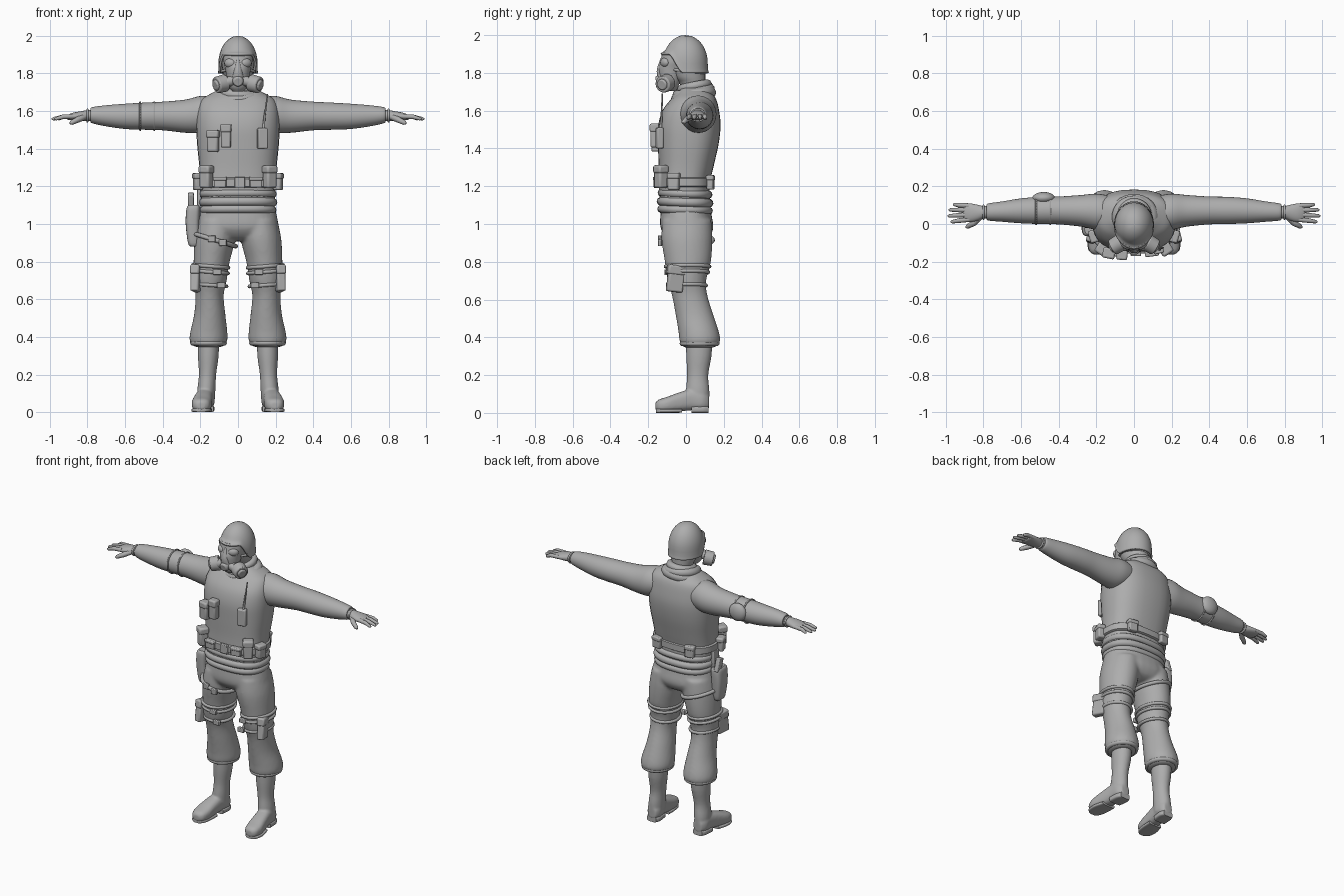
import bpy, bmesh, math
from mathutils import Matrix, Vector

cube = bpy.data.objects.get("Cube")
if cube:
    bpy.data.objects.remove(cube, do_unlink=True)

GREY = (0.42, 0.42, 0.42, 1)
mat = bpy.data.materials.new("plain grey")
mat.use_nodes = True
mat.diffuse_color = GREY
mat.node_tree.nodes["Principled BSDF"].inputs["Base Color"].default_value = GREY
made = []


def finish(name, bm, voxel=0, bevel=0):
    bmesh.ops.recalc_face_normals(bm, faces=bm.faces)
    mesh = bpy.data.meshes.new(name)
    bm.to_mesh(mesh)
    bm.free()
    mesh.materials.append(mat)
    ob = bpy.data.objects.new(name, mesh)
    bpy.context.collection.objects.link(ob)
    if voxel:
        mod = ob.modifiers.new("fuse", "REMESH")
        mod.mode, mod.voxel_size, mod.use_smooth_shade = "VOXEL", voxel, True
        mod = ob.modifiers.new("soften", "SMOOTH")
        mod.factor, mod.iterations = 0.5, 5
    if bevel:
        mod = ob.modifiers.new("round", "BEVEL")
        mod.width, mod.segments = bevel, 2
    made.append(ob)
    return ob


def oval(a, ru, rv, e):
    c, s = math.cos(a), math.sin(a)
    return ru * math.copysign(abs(c) ** e, c), rv * math.copysign(abs(s) ** e, s)


def smooth_rows(rows, steps):
    out = []
    for i in range(len(rows) - 1):
        p = [rows[max(0, min(len(rows) - 1, i + k))] for k in (-1, 0, 1, 2)]
        for j in range(steps):
            t = j / steps
            out.append([b + (c - a) * t / 2 + (a - 2.5 * b + 2 * c - d / 2) * t * t
                        + (1.5 * (b - c) + (d - a) / 2) * t ** 3 for a, b, c, d in zip(*p)])
    return out + [rows[-1]]


def add_loft(bm, rows, axis="z", e=1.0, side=1, steps=4, seg=32):
    """Rows hold: place along axis, two centre values, two radii."""
    iu, iv, iw = {"z": (0, 1, 2), "x": (1, 2, 0), "y": (0, 2, 1)}[axis]
    rings = []
    for w, cu, cv, ru, rv in smooth_rows(rows, steps):
        ring = []
        for k in range(seg):
            u, v = oval(k * math.tau / seg, ru, rv, e)
            co = [0, 0, 0]
            co[iu], co[iv], co[iw] = cu + u, cv + v, w
            co[0] *= side
            ring.append(bm.verts.new(co))
        rings.append(ring)
    for a, b in zip(rings, rings[1:]):
        for k in range(seg):
            n = (k + 1) % seg
            bm.faces.new((a[k], a[n], b[n], b[k]))
    bm.faces.new(rings[0])
    bm.faces.new(rings[-1])


def loft(name, rows, voxel=0, **kw):
    bm = bmesh.new()
    add_loft(bm, rows, **kw)
    return finish(name, bm, voxel)


def tube(name, points, radius, taper=None, cyclic=False):
    cu = bpy.data.curves.new(name, "CURVE")
    cu.dimensions, cu.bevel_depth, cu.bevel_resolution = "3D", radius, 3
    cu.use_fill_caps = True
    sp = cu.splines.new("POLY")
    sp.points.add(len(points) - 1)
    for i, p in enumerate(points):
        sp.points[i].co = (*p, 1)
        sp.points[i].radius = taper[i] if taper else 1
    sp.use_cyclic_u, sp.use_smooth = cyclic, True
    cu.materials.append(mat)
    bpy.context.collection.objects.link(bpy.data.objects.new(name, cu))


def loop(name, x, y, z, rx, ry, r, tilt_x=0, tilt_y=0, e=1.0):
    pts = []
    for k in range(40):
        u, v = oval(k * math.tau / 40, rx, ry, e)
        pts.append((x + u, y + v, z + tilt_x * u + tilt_y * v))
    tube(name, pts, r, cyclic=True)


def pouch(name, loc, size, turn=0, lean=0, flap=True):
    bm = bmesh.new()
    bmesh.ops.create_cube(bm, size=1, matrix=Matrix.Diagonal((*size, 1)))
    if flap:
        lid = Matrix.Translation((0, 0, size[2] * 0.33)) @ Matrix.Diagonal(
            (size[0] * 1.12, size[1] * 1.15, size[2] * 0.36, 1))
        bmesh.ops.create_cube(bm, size=1, matrix=lid)
    ob = finish(name, bm, bevel=min(size) * 0.2)
    ob.location, ob.rotation_euler = loc, (lean, 0, turn)


def ball(name, loc, size, spin=0):
    bm = bmesh.new()
    bmesh.ops.create_uvsphere(bm, u_segments=24, v_segments=14, radius=1)
    bm.transform(Matrix.Translation(loc) @ Matrix.Rotation(spin, 4, "Z") @ Matrix.Diagonal((*size, 1)))
    finish(name, bm)


def can(name, start, end, r1, r2):
    a, b = Vector(start), Vector(end)
    bm = bmesh.new()
    spin = (b - a).to_track_quat("Z", "Y").to_matrix().to_4x4()
    bmesh.ops.create_cone(bm, cap_ends=True, segments=24, radius1=r1, radius2=r2,
                          depth=(b - a).length, matrix=Matrix.Translation((a + b) / 2) @ spin)
    finish(name, bm, bevel=0.006)


# Vest
loft("vest", [(1.06, 0, 0, .19, .13), (1.2, 0, -.01, .2, .135), (1.3, 0, 0, .205, .145),
              (1.42, 0, .012, .217, .16), (1.52, 0, .018, .222, .165), (1.6, 0, .025, .217, .15),
              (1.66, 0, .04, .195, .12), (1.695, 0, .045, .14, .09), (1.72, 0, .04, .09, .07)], e=.8)

# Trousers, fused from hips and two legs
bm = bmesh.new()
add_loft(bm, [(1.12, 0, 0, .185, .125), (1.05, 0, 0, .205, .135), (.98, 0, .005, .215, .14),
              (.93, 0, .01, .19, .11), (.91, 0, .01, .15, .07)], e=.85)
leg = [(1.02, .11, .005, .1, .13), (.92, .122, .005, .108, .135), (.8, .14, .01, .096, .122),
       (.7, .147, .005, .087, .102), (.62, .151, .02, .075, .094), (.52, .15, .045, .083, .1),
       (.43, .155, .067, .098, .107), (.385, .157, .073, .101, .108), (.36, .157, .072, .09, .098),
       (.345, .157, .07, .065, .075)]
for s in (1, -1):
    add_loft(bm, leg, side=s)
finish("trousers", bm, voxel=.01)

# Rolled jacket hem and belt
for z, rx, ry, r in ((1.075, .182, .125, .022), (1.115, .185, .126, .024), (1.16, .184, .123, .022)):
    loop("hem_roll", 0, -.005, z, rx, ry, r, tilt_y=-.04, e=.8)
loft("belt", [(1.195, 0, -.01, .205, .14), (1.2, 0, -.01, .213, .148), (1.24, 0, -.01, .213, .148),
              (1.246, 0, -.01, .205, .14)], e=.8, steps=1, seg=48)
pouch("buckle", (.01, -.16, 1.22), (.055, .02, .06), flap=False)

# Pieces found on both sides
for s in (1, -1):
    side = "left" if s > 0 else "right"
    # Sleeve, glove and fingers
    loft(side + "_sleeve", [(.13, .06, 1.59, .09, .085), (.2, .065, 1.582, .096, .098),
                            (.28, .07, 1.573, .084, .088), (.4, .072, 1.574, .074, .076),
                            (.5, .072, 1.573, .072, .072), (.6, .07, 1.572, .066, .067),
                            (.7, .066, 1.575, .054, .056), (.77, .064, 1.578, .046, .044),
                            (.785, .064, 1.578, .038, .036)], axis="x", side=s)
    loft(side + "_glove", [(.76, .064, 1.577, .034, .03), (.8, .062, 1.576, .033, .029),
                           (.83, .06, 1.574, .042, .026), (.87, .06, 1.572, .049, .021),
                           (.9, .062, 1.568, .044, .015), (.91, .062, 1.567, .03, .008)],
         axis="x", side=s)
    for y0, y1, tip in ((.024, .012, .975), (.05, .043, .99), (.074, .075, .985), (.097, .103, .962)):
        tube(side + "_finger", [(s * .875, y0, 1.572), (s * .93, (y0 + y1) / 2, 1.57),
                                (s * (tip - .008), y1, 1.559), (s * tip, y1, 1.558)],
             .013, (1, .95, .7, .3))
    tube(side + "_thumb", [(s * .815, .04, 1.57), (s * .85, .005, 1.555), (s * .885, -.014, 1.538),
                           (s * .893, -.017, 1.534)], .016, (1, 1, .75, .35))
    loop_z = [(s * .8 + 0, .063 + .035 * math.cos(k * math.tau / 24),
               1.576 + .031 * math.sin(k * math.tau / 24)) for k in range(24)]
    tube(side + "_glove_cuff", loop_z, .006, cyclic=True)

    # Boot with toe, sole and heel
    bm = bmesh.new()
    add_loft(bm, [(.39, .157, .07, .056, .07), (.3, .158, .068, .055, .067), (.2, .162, .062, .046, .056),
                  (.12, .168, .062, .048, .062), (.05, .17, .065, .046, .058)], side=s)
    add_loft(bm, [(-.162, .196, .036, .02, .018), (-.145, .195, .038, .042, .032),
                  (-.1, .193, .044, .053, .041), (-.04, .186, .057, .05, .05),
                  (.03, .177, .07, .046, .056), (.09, .171, .065, .046, .052),
                  (.122, .169, .058, .028, .036)], axis="y", e=.75, side=s)
    finish(side + "_boot", bm, voxel=.007)
    loft(side + "_sole", [(-.158, .196, .011, .025, .011), (-.135, .196, .011, .047, .011),
                          (-.08, .193, .011, .054, .011), (-.02, .184, .012, .047, .011)],
         axis="y", e=.5, side=s)
    loft(side + "_heel", [(.03, .176, .018, .045, .018), (.09, .171, .018, .046, .018),
                          (.12, .17, .018, .034, .018)], axis="y", e=.5, side=s)

    # Knee straps, folds and thigh pouch
    for z, rx, ry in ((.775, .094, .116), (.745, .092, .11), (.675, .084, .098)):
        loop(side + "_leg_strap", s * .145, .008, z, rx, ry, .01, tilt_x=s * .08)
    loop(side + "_trouser_cuff", s * .157, .072, .368, .084, .092, .014)
    pouch(side + "_thigh_pouch", (s * .222, -.055, .71), (.045, .085, .14), s * .25, -.12)
    for x, z in ((.11, .745), (.09, .675)):
        pouch(side + "_strap_clip", (s * x, -.105 if z > .7 else -.095, z), (.045, .02, .03), flap=False)

    # Belt pouches
    pouch(side + "_belt_pouch", (s * .168, -.133, 1.25), (.06, .055, .12), s * .6)
    pouch(side + "_hip_pouch", (s * .213, -.065, 1.225), (.06, .045, .09), s * 1.3)
    pouch(side + "_front_pouch", (s * .095, -.155, 1.222), (.065, .03, .055), s * .12)
    pouch(side + "_rear_pouch", (s * .12, .13, 1.22), (.06, .035, .075), s * -.15)

    # Mask lens and filter
    ball(side + "_lens", (s * .043, -.112, 1.855), (.032, .02, .025), s * .55)
    can(side + "_filter_neck", (s * .02, -.115, 1.765), (s * .075, -.115, 1.75), .025, .03)
    can(side + "_filter", (s * .066, -.096, 1.75), (s * .115, -.125, 1.738), .047, .044)
    can(side + "_filter_cap", (s * .11, -.122, 1.74), (s * .124, -.13, 1.736), .03, .028)

# Head, mask and helmet
loft("head", [(1.66, 0, .045, .06, .06), (1.74, 0, .035, .064, .068), (1.78, 0, .015, .075, .087),
              (1.85, 0, -.005, .086, .108), (1.92, 0, -.005, .085, .1), (1.95, 0, 0, .06, .06)])
loft("mask", [(1.705, 0, -.08, .03, .03), (1.73, 0, -.085, .05, .045), (1.78, 0, -.08, .06, .062),
              (1.825, 0, -.07, .068, .076), (1.86, 0, -.06, .077, .076), (1.91, 0, -.05, .08, .075)])
can("mask_valve", (0, -.12, 1.765), (0, -.158, 1.755), .034, .025)
loft("nose_bridge", [(1.78, 0, -.13, .03, .022), (1.82, 0, -.132, .022, .022), (1.88, 0, -.115, .01, .018)])
loop("mask_strap", 0, .005, 1.81, .086, .092, .008, tilt_y=-.1)

bm = bmesh.new()
rings, seg = [], 48
for h in (0, .04, .12, .25, .4, .55, .7, .82, .91, .97):
    ring = []
    for k in range(seg):
        a = k * math.tau / seg
        t = min(1, max(0, (-math.sin(a) - .1) / .6))
        low = 1.8 + .105 * t * t * (3 - 2 * t)
        z = low + (2 - low) * h
        r = math.sqrt(1 - max(0, (z - 1.85) / .15) ** 2.1)
        flare = 1 + (.05 + .14 * t) * max(0, 1 - h * 5) ** 2
        ring.append(bm.verts.new((.104 * r * math.cos(a) * (1 + (flare - 1) * .4),
                                  -.003 + .118 * r * math.sin(a) * flare, z)))
    rings.append(ring)
for a, b in zip(rings, rings[1:]):
    for k in range(seg):
        n = (k + 1) % seg
        bm.faces.new((a[k], a[n], b[n], b[k]))
top = bm.verts.new((0, -.003, 2))
for k in range(seg):
    bm.faces.new((rings[-1][k], rings[-1][(k + 1) % seg], top))
shell = finish("helmet", bm).modifiers.new("shell", "SOLIDIFY")
shell.thickness = .012

# Neck scarf
for y, z, rx, ry, r, tx in ((.04, 1.678, .1, .09, .03, .08), (.04, 1.7, .09, .084, .028, -.1),
                            (.045, 1.727, .07, .068, .024, .06)):
    loop("scarf_fold", 0, y, z, rx, ry, r, tx, .2)

# Chest pouches and radio
pouch("chest_pouch_outer", (-.133, -.155, 1.44), (.06, .05, .115), -.2)
pouch("chest_pouch_inner", (-.064, -.165, 1.468), (.052, .045, .125), -.08)
pouch("radio", (.13, -.14, 1.455), (.055, .035, .11), .2, flap=False)
tube("radio_antenna", [(.135, -.135, 1.5), (.14, -.13, 1.56), (.157, -.125, 1.69)], .006, (1.3, .9, .6))

# Holster, pistol grip and thigh strap
loft("holster", [(.88, -.232, -.01, .02, .03), (.9, -.236, -.01, .03, .042), (1, -.242, -.01, .036, .052),
                 (1.08, -.238, -.01, .036, .055), (1.1, -.235, -.01, .028, .045)], e=.6)
pouch("pistol_grip", (-.25, .012, 1.12), (.03, .045, .09), 0, .3, flap=False)
pouch("holster_hanger", (-.208, -.01, 1.12), (.02, .06, .16), flap=False)
loop("holster_strap", -.122, .004, .915, .11, .137, .012, tilt_x=-.3)
for x, z in ((-.14, .922), (-.08, .9)):
    pouch("holster_strap_clip", (x, -.137, z), (.04, .02, .035), -.1, flap=False)

# Elbow pad and its straps
ball("elbow_pad", (-.48, .138, 1.582), (.06, .032, .058))
for x in (-.445, -.52):
    tube("elbow_strap", [(x, .072 + .073 * math.cos(k * math.tau / 32),
                          1.573 + .074 * math.sin(k * math.tau / 32)) for k in range(32)], .005, cyclic=True)

# Smooth shading with sharp creases kept
bpy.ops.object.select_all(action="DESELECT")
for ob in made:
    ob.select_set(True)
bpy.context.view_layer.objects.active = made[0]
bpy.ops.object.shade_smooth_by_angle(angle=math.radians(40))
